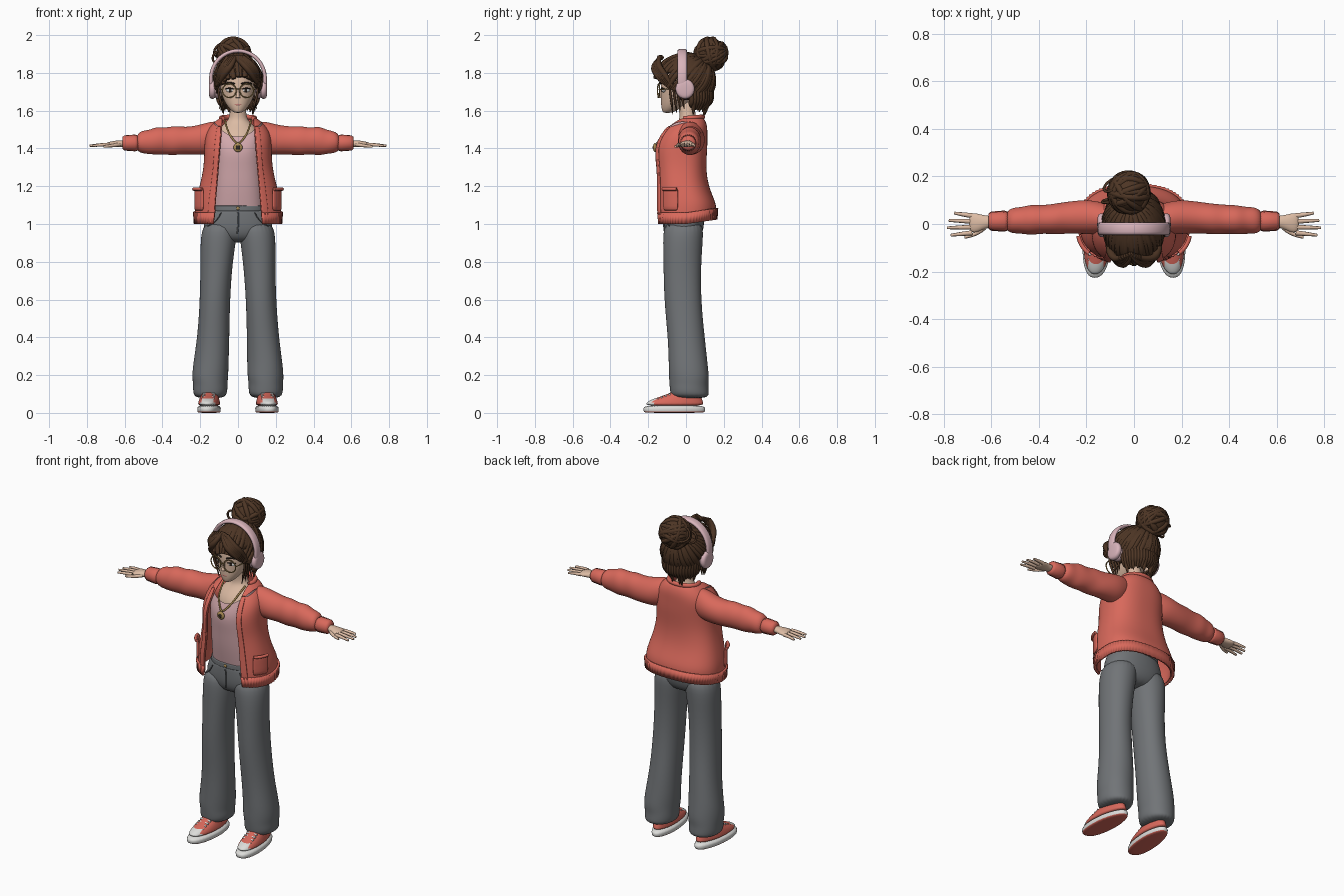
import bpy, bmesh, random
from math import sin, cos, pi, asin, copysign
from mathutils import Vector, Euler

random.seed(4)
if "Cube" in bpy.data.objects:
    bpy.data.objects.remove(bpy.data.objects["Cube"])


def material(name, *rgb):
    m = bpy.data.materials.new(name)
    m.use_nodes = True
    m.diffuse_color = (*rgb, 1)
    node = m.node_tree.nodes["Principled BSDF"]
    node.inputs["Base Color"].default_value = (*rgb, 1)
    node.inputs["Roughness"].default_value = 0.8
    return m


CORAL = material("coral knit", .69, .14, .105)
PINK = material("soft pink", .66, .4, .42)
PALE = material("pale pink", .7, .46, .5)
GREY = material("grey denim", .165, .175, .185)
SKIN = material("skin", .72, .5, .37)
HAIR = material("brown hair", .075, .036, .018)
WHITE = material("off white", .72, .72, .7)
GOLD = material("gold", .42, .27, .09)
DARK = material("dark brown", .03, .02, .015)
LIP = material("rose lip", .55, .22, .19)


def finish(name, bm, mats, level=0, thick=0, rule=None):
    bmesh.ops.recalc_face_normals(bm, faces=bm.faces)
    for f in bm.faces:
        f.smooth = True
        if rule:
            f.material_index = rule(f)
    me = bpy.data.meshes.new(name)
    bm.to_mesh(me)
    bm.free()
    ob = bpy.data.objects.new(name, me)
    bpy.context.collection.objects.link(ob)
    for m in mats:
        me.materials.append(m)
    if thick:
        s = ob.modifiers.new("thickness", "SOLIDIFY")
        s.thickness, s.offset = thick, 0
    if level:
        ob.modifiers.new("smooth", "SUBSURF").levels = level
        ob.modifiers["smooth"].render_levels = level
    return ob


def power(v, p):
    return copysign(abs(v) ** p, v)


def loft(name, rows, *mats, axis="z", n=24, p=1, fold=0, rib=0, grow=0, arc=None,
         warp=None, thick=0, caps=True, level=2, rule=None):
    """Rows are (position, centre a, centre b, radius a, radius b); arc opens the ring."""
    bm = bmesh.new()
    rings = []
    for r in rows:
        t, ca, cb, ra, rb = r
        a0, a1 = arc(r) if arc else (0, 2 * pi)
        ring = []
        for i in range(n + 1 if arc else n):
            th = a0 + (a1 - a0) * i / n
            k = 1 + fold * (sin(2 * th + t * 47) + .6 * sin(3 * th - t * 71)) + rib * (i % 2)
            a = ca + (ra * k + grow) * power(sin(th), p)
            b = cb - (rb * k + grow) * power(cos(th), p)
            co = Vector((a, b, t) if axis == "z" else (t, a, b))
            ring.append(bm.verts.new(warp(co) if warp else co))
        rings.append(ring)
    for lo, hi in zip(rings, rings[1:]):
        for i in range(n):
            j = (i + 1) % len(lo)
            bm.faces.new((lo[i], lo[j], hi[j], hi[i]))
    if caps and not arc:
        bm.faces.new(rings[0])
        bm.faces.new(rings[-1])
    return finish(name, bm, mats, level, thick, rule)


def ball(name, at, size, mat, rot=(0, 0, 0), keep=None, thick=0):
    bm = bmesh.new()
    bmesh.ops.create_uvsphere(bm, u_segments=32, v_segments=20, radius=1)
    e = Euler(rot)
    for v in bm.verts:
        v.co = e.to_matrix() @ (v.co * Vector(size)) + Vector(at)
    if keep:
        bmesh.ops.delete(bm, geom=[v for v in bm.verts if not keep(v.co)], context="VERTS")
    return finish(name, bm, [mat], thick=thick)


def tubes(name, paths, mat, taper=lambda u: 1, closed=False):
    """Paths are (points, radius) pairs, all kept in one curve object."""
    cu = bpy.data.curves.new(name, "CURVE")
    cu.dimensions, cu.bevel_depth, cu.bevel_resolution = "3D", 1, 2
    cu.resolution_u, cu.use_fill_caps = 5, True
    for pts, r in paths:
        s = cu.splines.new("NURBS")
        s.points.add(len(pts) - 1)
        for i, (q, co) in enumerate(zip(s.points, pts)):
            q.co, q.radius = (*co, 1), r * taper(i / (len(pts) - 1))
        s.order_u, s.use_endpoint_u, s.use_cyclic_u, s.use_smooth = 3, not closed, closed, True
    ob = bpy.data.objects.new(name, cu)
    bpy.context.collection.objects.link(ob)
    cu.materials.append(mat)
    return ob


def circle(at, r, rot=(0, 0, 0), n=16):
    m = Euler(rot).to_matrix()
    return [Vector(at) + m @ Vector((r * cos(2 * pi * i / n), 0, r * sin(2 * pi * i / n))) for i in range(n)]


def lock(u):
    return .55 + .75 * u if u < .6 else 1 - 2.1 * (u - .6)


# Torso, neck and top
loft("chest_and_neck", [(1.36, 0, -.02, .11, .09), (1.46, 0, -.012, .115, .095), (1.51, 0, .005, .1, .07),
     (1.54, 0, .01, .06, .05), (1.57, 0, .01, .042, .042), (1.68, 0, -.005, .04, .042)], SKIN)
loft("tank_top", [(1.06, 0, -.01, .14, .1), (1.2, 0, -.025, .135, .11), (1.3, 0, -.03, .13, .112),
     (1.39, 0, -.03, .14, .125), (1.46, 0, -.015, .128, .11)], PINK, p=.85, fold=.008, caps=False,
     warp=lambda c: Vector((c.x, c.y, c.z + 5 * c.x ** 2 * max(0, (c.z - 1.3) / .16))))

# Cardigan body with open front; the opening narrows towards the neck
body = [(1, 0, 0, .218, .152), (1.06, 0, 0, .222, .156), (1.12, 0, -.005, .22, .152), (1.2, 0, -.022, .197, .134),
        (1.3, 0, -.03, .172, .13), (1.4, 0, -.033, .172, .14), (1.47, 0, -.015, .168, .122),
        (1.52, 0, .005, .142, .1), (1.56, 0, .02, .09, .07)]


def edge(r):
    return asin(((.125 - .08 * (r[0] - 1)) / r[3]) ** 1.25) if r[0] < 1.54 else 1.1


def around(r):
    return edge(r), 2 * pi - edge(r)


def drop(c):
    return Vector((c.x, c.y, c.z + max(0, c.y) * .15 * (c.z < 1.1)))


loft("cardigan_body", body, CORAL, p=.8, n=36, fold=.01, arc=around, thick=.014, warp=drop)
loft("cardigan_hem", [body[0], body[1]], CORAL, p=.8, n=120, grow=.006, rib=.02, arc=around,
     thick=.012, level=0, warp=drop)
tubes("collar", [([(.09 * sin(a), .02 - .07 * cos(a), 1.555 + .012 * (1 - cos(a)) / 2)
      for a in [1.1 + i * .34 for i in range(13)]], .013)], CORAL)
for s, side in ((1, "left"), (-1, "right")):
    def strip(r):
        return s * edge(r), s * (edge(r) + .2)

    loft(side + "_front_band", body[:-1], CORAL, p=.8, n=4, fold=.01, grow=.008, arc=strip, thick=.01, level=1)
    loft(side + "_pocket", [(z, 0, -.003, .222, .153) for z in (1.07, 1.12, 1.16, 1.19)], CORAL, p=.8, n=8,
         grow=.008, arc=lambda r: (s * .85, s * 1.4), thick=.012, level=1)
    tubes(side + "_pocket_trim", [([(s * (.225 * sin(a) ** .8 + .012), -.013 - .153 * cos(a) ** .8, 1.185)
          for a in (.85, 1, 1.15, 1.3, 1.4)], .009)], CORAL)

    # Sleeves and ribbed cuffs
    sleeve = [(.07, .02, 1.48, .05, .06), (.14, .025, 1.458, .068, .088), (.2, .03, 1.446, .073, .08),
              (.28, .028, 1.44, .066, .073), (.33, .02, 1.443, .066, .079), (.38, .02, 1.438, .06, .07),
              (.43, .018, 1.441, .064, .077), (.47, .015, 1.434, .056, .063), (.51, .015, 1.434, .056, .06),
              (.54, .012, 1.43, .04, .04)]
    loft(side + "_sleeve", [(s * r[0], *r[1:]) for r in sleeve], CORAL, axis="x", fold=.022)
    loft(side + "_cuff", [(s * x, .012, 1.429, r, r) for x, r in ((.53, .037), (.545, .042), (.6, .038), (.612, .03))],
         CORAL, axis="x", n=48, rib=.07, level=0)

    # Hands
    loft(side + "_palm", [(s * .59, .01, 1.425, .024, .02), (s * .63, .008, 1.425, .028, .018),
         (s * .66, .004, 1.423, .041, .017), (s * .695, .006, 1.42, .042, .012)], SKIN, axis="x")
    fingers = [((.68, .035 - .024 * i, 1.42), (.72, .04 - .027 * i, 1.421), (tip, .046 - .031 * i, 1.414))
               for i, tip in enumerate((.755, .778, .785, .77))]
    fingers.append(((.63, -.015, 1.42), (.66, -.045, 1.415), (.712, -.056, 1.41)))
    tubes(side + "_fingers", [([(s * x, y, z) for x, y, z in f], .0105) for f in fingers], SKIN,
          lambda u: 1 - .45 * u * u)

    # Trouser legs
    leg = [(1.02, .09, -.01, .085, .1), (.94, .103, -.015, .098, .108), (.8, .113, -.02, .085, .1),
           (.6, .122, -.018, .08, .098), (.4, .131, .002, .085, .098), (.26, .143, .012, .094, .104),
           (.19, .147, .015, .097, .106), (.15, .147, .016, .092, .102), (.11, .147, .018, .091, .105),
           (.075, .148, .022, .077, .1)]
    loft(side + "_trouser_leg", [(z, s * x, y, a, b) for z, x, y, a, b in leg], GREY, p=.95, fold=.018)
    tubes(side + "_hip_pocket_seam", [([(s * .09, -.114, 1.06), (s * .11, -.117, 1.01), (s * .16, -.088, .99)], .003)], GREY)

    # Shoes, toes turned slightly out and heels narrowed
    def foot(c):
        x, y = c.x * (1 - .18 * max(0, (c.y + .03) / .13)), c.y
        return Vector((s * (.15 + x - .07 * (y + .02)), y, c.z))

    loft(side + "_sole", [(z, 0, -.062, a, b) for z, a, b in
         ((0, .056, .155), (.004, .06, .162), (.022, .062, .166), (.042, .06, .163))], WHITE, CORAL, p=.85, n=32,
         warp=foot, level=1, rule=lambda f: int(f.calc_center_median().z < .003))
    loft(side + "_shoe_upper", [(.035, 0, -.062, .058, .158), (.055, 0, -.06, .057, .152), (.075, 0, -.045, .052, .13),
         (.095, 0, -.015, .045, .09), (.13, 0, .02, .04, .06)], CORAL, WHITE, p=.9, n=32, warp=foot,
         rule=lambda f: int(f.calc_center_median().y < -.165))
    tubes(side + "_laces", [([foot(Vector((k * w, y + .008, z - .008))) for k, w in ((-1, .034), (0, 0), (1, .034))], .006)
          for y, z, w in ((-.155, .078, 1), (-.135, .089, 1), (-.115, .098, 1), (-.095, .106, 1))], WHITE)

    # Headphone cups
    loft(side + "_ear_cup", [(s * x, -.005, 1.715, r, r * 1.05) for x, r in
         ((.09, .04), (.1, .048), (.118, .048), (.122, .042), (.128, .052), (.146, .05), (.155, .036))], PALE, axis="x")

    # Eyes, brows and glasses
    ball(side + "_eye", (s * .042, -.119, 1.708), (.022, .009, .011), WHITE, (0, 0, s * .3))
    ball(side + "_iris", (s * .041, -.126, 1.708), (.009, .004, .01), DARK, (0, 0, s * .3))
    tubes(side + "_lash_and_brow", [([(s * .02, -.132, 1.713), (s * .042, -.132, 1.724), (s * .066, -.114, 1.715)], .003),
          ([(s * .018, -.136, 1.742), (s * .045, -.131, 1.752), (s * .072, -.108, 1.742)], .0045)], DARK)
    tubes(side + "_glasses_rim", [(circle((s * .046, -.145, 1.706), .037, (0, 0, s * .15)), .0032)], GOLD, closed=True)
    tubes(side + "_glasses_arm", [([(s * .082, -.14, 1.712), (s * .1, -.1, 1.715), (s * .105, -.01, 1.72)], .003)], GOLD)
    ball(side + "_ear", (s * .097, 0, 1.7), (.012, .022, .035), SKIN)

# Hips, waistband and fly
loft("trouser_hips", [(.9, 0, -.012, .1, .06), (.94, 0, -.012, .17, .098), (1, 0, -.01, .188, .108),
     (1.06, 0, -.01, .165, .106), (1.095, 0, -.01, .145, .104)], GREY, p=.9)
loft("waistband", [(z, 0, -.01, .15, .11) for z in (1.065, 1.07, 1.095, 1.1)], GREY, p=.9)
tubes("fly_seam", [([(0, -.12, 1.06), (.004, -.12, 1), (-.004, -.112, .95)], .004)], GREY)
ball("trouser_button", (0, -.121, 1.083), (.009, .005, .009), GOLD)

# Necklace
tubes("necklace_chain", [([(.07, -.03, 1.55), (.058, -.105, 1.5), (.03, -.135, 1.45), (0, -.16, 1.42), (-.03, -.135, 1.45),
      (-.058, -.105, 1.5), (-.07, -.03, 1.55)], .005)], GOLD)
ball("pendant", (0, -.164, 1.405), (.024, .01, .024), GOLD)
ball("pendant_stone", (0, -.171, 1.405), (.012, .006, .012), DARK)

# Head and face
loft("head", [(1.588, 0, -.098, .016, .022), (1.598, 0, -.09, .034, .036), (1.625, 0, -.07, .058, .062),
     (1.66, 0, -.045, .079, .088), (1.7, 0, -.033, .091, .101), (1.75, 0, -.025, .098, .111),
     (1.81, 0, -.015, .096, .112), (1.86, 0, -.01, .07, .08), (1.885, 0, -.01, .025, .03)], SKIN)
tubes("nose", [([(0, -.13, 1.715), (0, -.137, 1.69), (0, -.141, 1.668)], .012)], SKIN, lambda u: .4 + .6 * u)
ball("lips", (0, -.125, 1.633), (.02, .007, .008), LIP)
tubes("glasses_bridge", [([(-.012, -.149, 1.712), (0, -.153, 1.717), (.012, -.149, 1.712)], .003)], GOLD)

# Hair cap with combed locks drawn towards the bun
centre, radii, bun = Vector((0, -.008, 1.758)), Vector((.124, .155, .14)), Vector((-.022, .132, 1.9))
ball("hair_cap", centre, radii, HAIR, thick=.012,
     keep=lambda c: c.z > 1.79 or (c.y > -.045 and c.z > 1.65))
combed = []
for i in range(46):
    phi = -pi + 2 * pi * i / 46 + random.uniform(-.05, .05)
    e = .2 - .95 * min(1, abs(phi) / 2.3) + random.uniform(-.08, .08)
    start = Vector((sin(phi) * cos(e), -cos(phi) * cos(e), sin(e)))
    path = [start.lerp(Vector((-.1, .62, .78)), u / 5).normalized() for u in range(6)]
    combed.append(([centre + d * radii for d in path], random.uniform(.014, .019)))
tubes("combed_locks", combed, HAIR, lambda u: .75 + u * (1 - u))

# Swept fringe, temple strands and nape wisps
loose = []
for s in (1, -1):
    for k in range(5):
        loose.append(([(-.015 + s * .01 * k, -.125 - .004 * k, 1.885), (s * (.03 + .012 * k), -.178 + .006 * k, 1.845),
                      (s * (.08 + .007 * k), -.155 + .012 * k, 1.785), (s * (.1 + .003 * k), -.12 + .018 * k, 1.74 - .012 * k)], .02))
    for k in range(4):
        loose.append(([(s * .098, -.09 + .02 * k, 1.76), (s * .108, -.085 + .02 * k, 1.7),
                      (s * .088, -.075 + .02 * k, 1.64), (s * (.075 + .008 * k), -.07 + .02 * k, 1.58 + .01 * k)], .0085))
for i in range(22):
    a = -1.5 + 3 * i / 21
    tip = random.uniform(1.565, 1.62)
    loose.append(([(.11 * sin(a), .02 + .115 * cos(a), 1.72), (.105 * sin(a), .025 + .115 * cos(a), 1.66),
                  (.085 * sin(a), .02 + .09 * cos(a), 1.63), (.08 * sin(a), .02 + .085 * cos(a), tip)], .018))
tubes("fringe_and_wisps", loose, HAIR, lock)

# Bun wrapped in twisted coils
ball("bun_core", bun, (.085, .082, .082), HAIR)
coils = [(circle(bun, random.uniform(.077, .083), [random.uniform(0, pi) for _ in range(3)]), .014) for _ in range(16)]
coils.append((circle((-.09, .165, 1.92), .042, (.5, 0, .6)), .006))
coils.append((circle((-.1, .1, 1.88), .035, (.2, .4, .3)), .006))
tubes("bun_coils", coils, HAIR, closed=True)

# Headphone band arching over the head
bm = bmesh.new()
path = [(.143, 1.72)] + [(.143 * cos(pi * i / 24), 1.77 + .147 * sin(pi * i / 24)) for i in range(25)] + [(-.143, 1.72)]
rows = [[bm.verts.new((x, y, z)) for y in (-.047, -.02, .007)] for x, z in path]
for a, b in zip(rows, rows[1:]):
    for j in (0, 1):
        bm.faces.new((a[j], a[j + 1], b[j + 1], b[j]))
finish("headphone_band", bm, [PALE], level=1, thick=.02)
